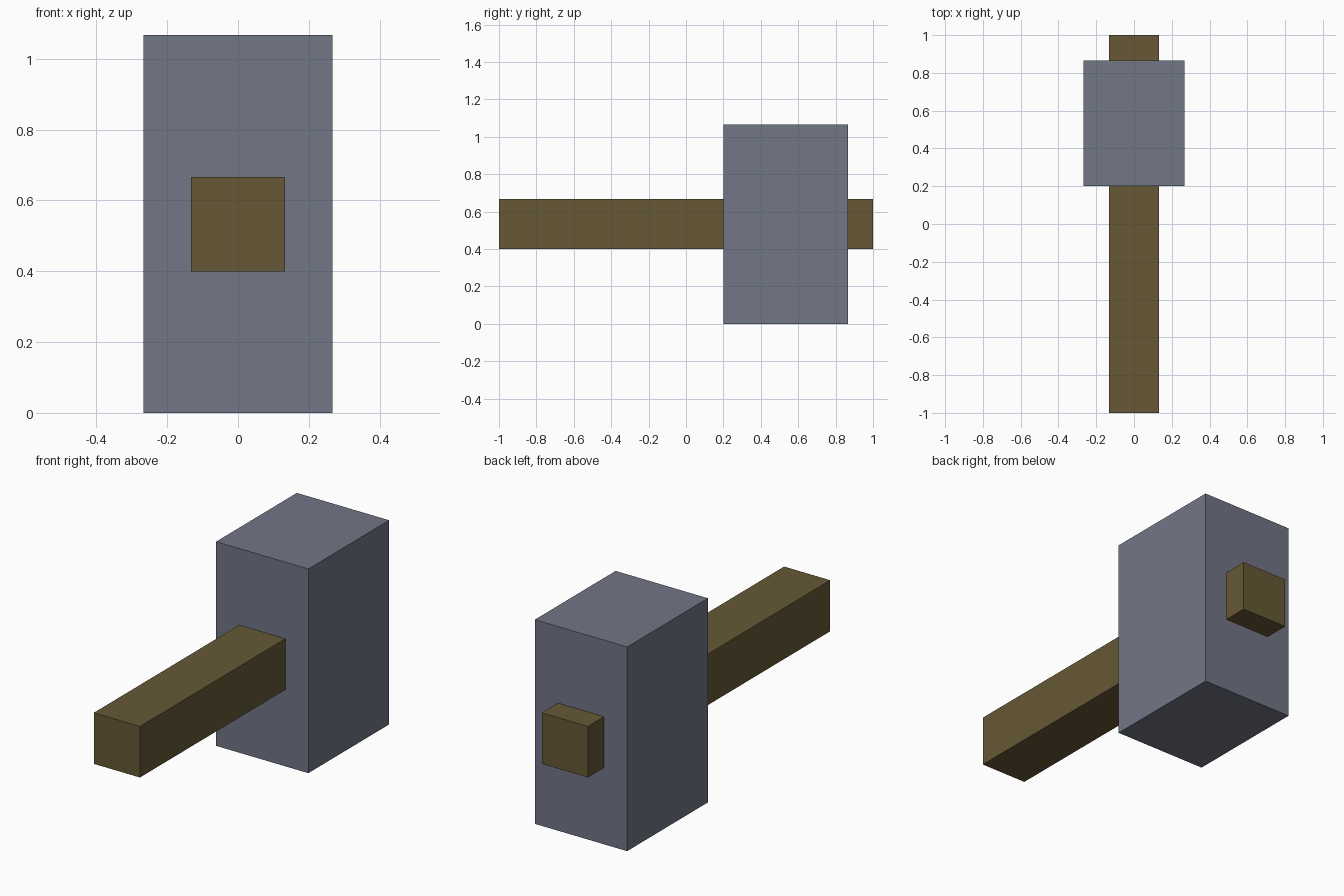
import bpy

if "Cube" in bpy.data.objects:
    bpy.data.objects.remove(bpy.data.objects["Cube"])


def material(name, rgb):
    mat = bpy.data.materials.new(name)
    mat.diffuse_color = (*rgb, 1.0)
    mat.use_nodes = True
    mat.node_tree.nodes["Principled BSDF"].inputs["Base Color"].default_value = mat.diffuse_color
    return mat


def box(name, low, high, mat):
    """Axis-aligned box between two opposite corners."""
    center = [(a + b) / 2 for a, b in zip(low, high)]
    bpy.ops.mesh.primitive_cube_add(size=1, location=center)
    obj = bpy.context.object
    obj.name = name
    obj.scale = [b - a for a, b in zip(low, high)]
    bpy.ops.object.transform_apply(location=False, rotation=False, scale=True)
    obj.data.materials.append(mat)
    return obj


U = 2 / 15  # base module: the handle is 15 modules long

stone = material("grey_stone", (0.168, 0.180, 0.238))
wood = material("brown_wood", (0.133, 0.098, 0.036))

# Heavy block head, standing on the ground
box("hammer_head", (-2 * U, 1.5 * U, 0), (2 * U, 6.5 * U, 8 * U), stone)

# Square handle running through the head, with a stub at the back
box("handle", (-U, -7.5 * U, 3 * U), (U, 7.5 * U, 5 * U), wood)
